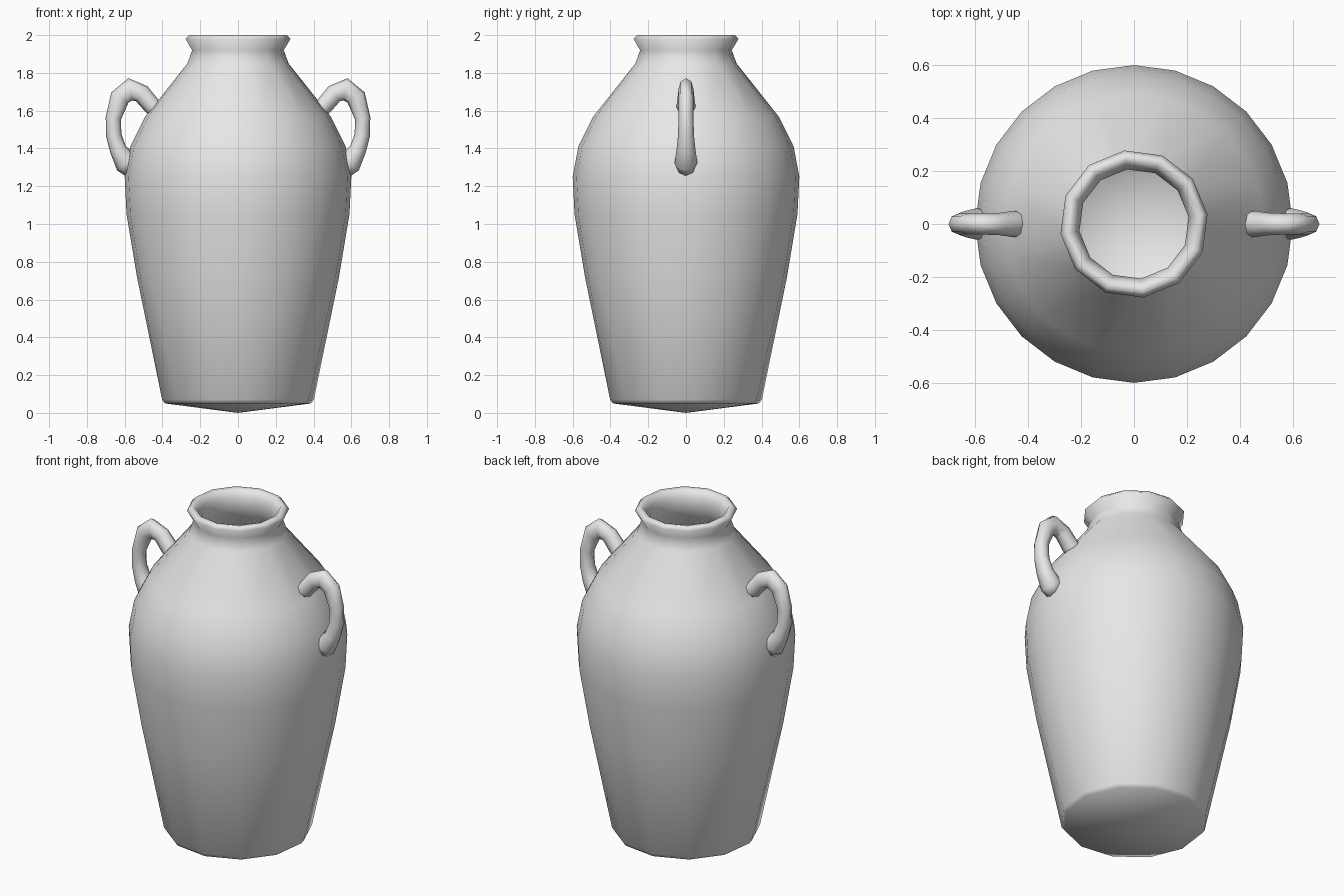
import bpy
import bmesh
from math import cos, sin, pi
from mathutils import Vector

cube = bpy.data.objects.get("Cube")
if cube:
    bpy.data.objects.remove(cube, do_unlink=True)

clay = bpy.data.materials.new("grey clay")
clay.use_nodes = True
clay.diffuse_color = (0.8, 0.8, 0.8, 1)
clay.node_tree.nodes["Principled BSDF"].inputs["Base Color"].default_value = (0.8, 0.8, 0.8, 1)


def finish(name, bm):
    """Turn a bmesh into a smooth, clay coloured object."""
    bmesh.ops.recalc_face_normals(bm, faces=bm.faces)
    for face in bm.faces:
        face.smooth = True
    mesh = bpy.data.meshes.new(name)
    bm.to_mesh(mesh)
    bm.free()
    mesh.materials.append(clay)
    obj = bpy.data.objects.new(name, mesh)
    bpy.context.scene.collection.objects.link(obj)
    return obj


def ring(bm, radius, z, sides):
    """Return 24 slots of vertices; coarse rings share one vertex per pair."""
    if sides == 1:
        return [bm.verts.new((0, 0, z))] * 24
    step = 24 // sides
    turn = (step - 1) * pi / 24
    verts = []
    for k in range(sides):
        a = 2 * pi * k / sides + turn
        verts.append(bm.verts.new((radius * cos(a), radius * sin(a), z)))
    return [verts[j // step] for j in range(24)]


def lathe(name, profile):
    bm = bmesh.new()
    rings = [ring(bm, *p) for p in profile]
    for low, high in zip(rings, rings[1:]):
        for j in range(24):
            k = (j + 1) % 24
            corners = list(dict.fromkeys((low[j], low[k], high[k], high[j])))
            if len(corners) > 2:
                bm.faces.new(corners)
    return finish(name, bm)


# Jar body: outside from base tip to lip, then inside down to the floor
# (radius, height, sides)
lathe("jar_body", [
    (0, 0, 1), (0.39, 0.05, 12), (0.405, 0.07, 12),
    (0.535, 0.72, 24), (0.59, 1.05, 24), (0.60, 1.25, 24),
    (0.57, 1.41, 24), (0.49, 1.57, 24), (0.27, 1.85, 12),
    (0.245, 1.92, 12), (0.28, 1.98, 12), (0.26, 2.0, 12),
    (0.235, 1.995, 12), (0.217, 1.96, 12), (0.208, 1.92, 12),
    (0.225, 1.84, 12), (0.45, 1.55, 24), (0.56, 1.25, 24),
    (0.50, 0.72, 24), (0.37, 0.11, 12), (0, 0.05, 1),
])

# Handle path: (x, z, half thickness in the loop plane, half width across)
PATH = [
    (0.42, 1.595, 0.047, 0.050), (0.455, 1.625, 0.047, 0.050),
    (0.51, 1.69, 0.050, 0.042), (0.57, 1.713, 0.060, 0.040),
    (0.625, 1.67, 0.053, 0.040), (0.66, 1.56, 0.041, 0.040),
    (0.658, 1.47, 0.041, 0.042), (0.635, 1.395, 0.045, 0.050),
    (0.592, 1.325, 0.063, 0.060), (0.555, 1.30, 0.062, 0.050),
]


def handle(name, side):
    bm = bmesh.new()
    rings = []
    for i, (x, z, thick, wide) in enumerate(PATH):
        before, after = PATH[max(i - 1, 0)], PATH[min(i + 1, len(PATH) - 1)]
        along = Vector((after[0] - before[0], 0, after[1] - before[1])).normalized()
        outward = Vector((-along.z, 0, along.x))
        loop = []
        for k in range(8):
            a = 2 * pi * k / 8
            p = Vector((x, wide * sin(a), z)) + outward * thick * cos(a)
            loop.append(bm.verts.new((side * p.x, p.y, p.z)))
        rings.append(loop)
    for a, b in zip(rings, rings[1:]):
        for k in range(8):
            n = (k + 1) % 8
            bm.faces.new((a[k], a[n], b[n], b[k]))
    bm.faces.new(rings[0])
    bm.faces.new(rings[-1])
    return finish(name, bm)


# Pair of mirrored handles
handle("left_handle", 1)
handle("right_handle", -1)
